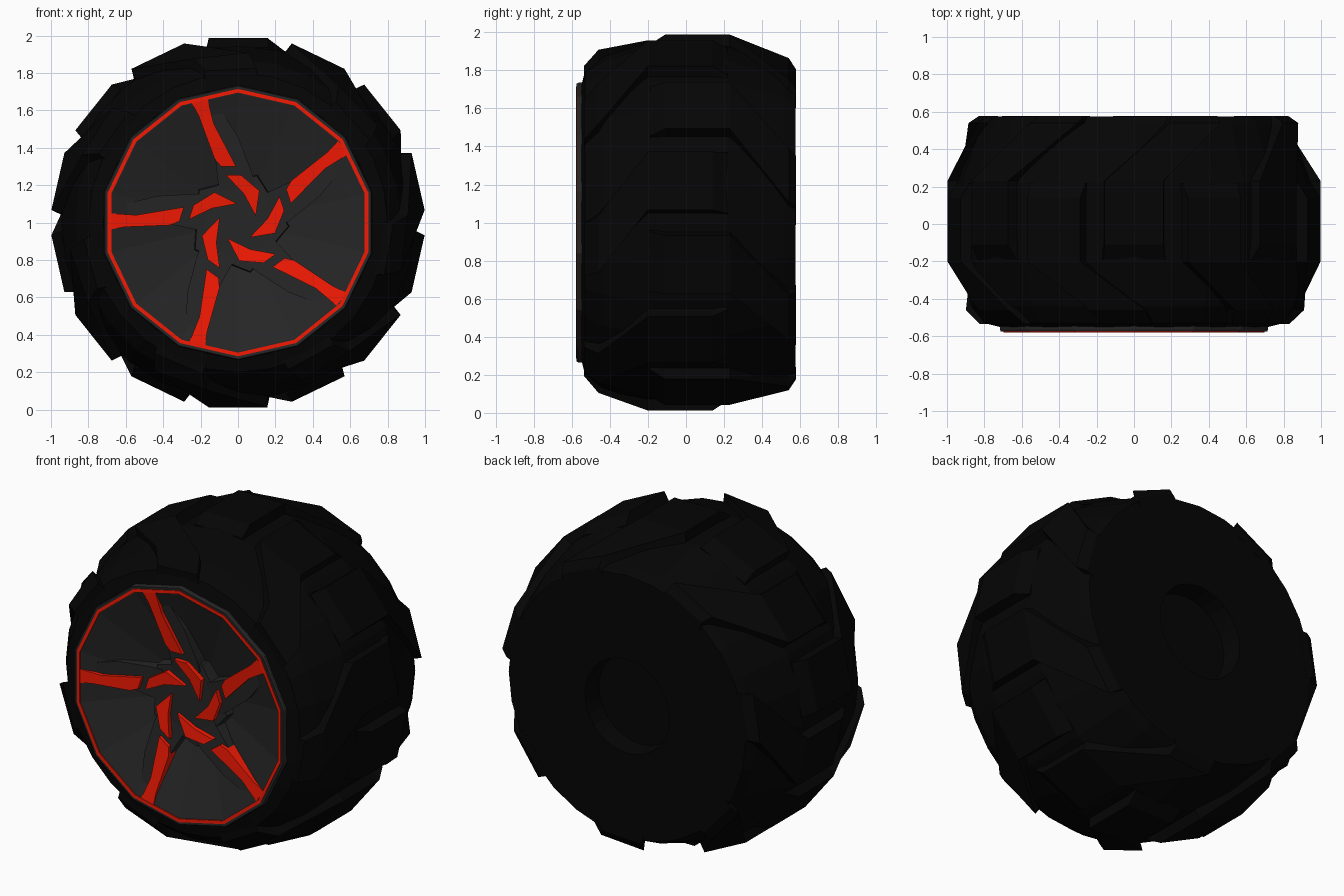
import bpy, bmesh
from math import sin, cos, radians, pi, hypot

if "Cube" in bpy.data.objects:
    bpy.data.objects.remove(bpy.data.objects["Cube"])

SIDES = 14          # rim sides and number of tread lugs
STEP = 360 / SIDES


def material(name, rgb):
    m = bpy.data.materials.new(name)
    m.diffuse_color = (*rgb, 1)
    m.use_nodes = True
    m.node_tree.nodes["Principled BSDF"].inputs["Base Color"].default_value = m.diffuse_color
    return m


BLACK = material("rubber_black", (0.0015, 0.0015, 0.0015))
GREY = material("rim_grey", (0.019, 0.019, 0.019))
RED = material("accent_red", (0.9, 0.01, 0.001))


def polar(y, r, deg):
    """Point on the wheel; angle runs clockwise from the top, seen from the front."""
    a = radians(deg)
    return (r * sin(a), y, 1 + r * cos(a))


def finish(name, bm, mat):
    bmesh.ops.remove_doubles(bm, verts=bm.verts, dist=1e-5)
    bmesh.ops.recalc_face_normals(bm, faces=bm.faces)
    me = bpy.data.meshes.new(name)
    bm.to_mesh(me)
    bm.free()
    me.materials.append(mat)
    ob = bpy.data.objects.new(name, me)
    bpy.context.collection.objects.link(ob)
    return ob


def loft(bm, rings, close_loop=False):
    """Join rings of points with quads and cap the ends."""
    vs = [[bm.verts.new(p) for p in ring] for ring in rings]
    n = len(vs[0])
    pairs = list(zip(vs, vs[1:])) + ([(vs[-1], vs[0])] if close_loop else [])
    for a, b in pairs:
        for i in range(n):
            j = (i + 1) % n
            bm.faces.new((a[i], a[j], b[j], b[i]))
    if not close_loop:
        bm.faces.new(vs[0])
        bm.faces.new(vs[-1])


def revolve(name, profile, mat, sides, closed=False):
    bm = bmesh.new()
    rings = [[polar(y, r, i * 360 / sides) for i in range(sides)] for y, r in profile]
    loft(bm, rings, closed)
    return finish(name, bm, mat)


# Tyre carcass with recessed back hub and open front for the dish
revolve("tyre_body", [(0.45, 0.28), (0.575, 0.29), (0.575, 0.81), (0.52, 0.84),
                      (0.22, 0.945), (-0.2, 0.945), (-0.44, 0.87), (-0.53, 0.80),
                      (-0.55, 0.72), (-0.45, 0.70), (-0.30, 0.5)], BLACK, 2 * SIDES)


# Tread lugs: a centre block running into one trailing shoulder arm, on alternating sides
def lugs(name, start, sections):
    bm = bmesh.new()
    for k in range(start, SIDES, 2):
        rings = []
        for y, shift, half, top, base in sections:
            c = k * STEP + shift
            rings.append([polar(y, base, c - half - 1.5), polar(y, top, c - half),
                          polar(y, top, c + half), polar(y, base, c + half + 1.5)])
        loft(bm, rings)
    return finish(name, bm, BLACK)


lugs("tread_lugs_back", 0, [(-0.19, 0, 10, 0.95, 0.90), (-0.11, 0, 9, 1.0, 0.90),
                            (0.23, 0, 9, 1.0, 0.90), (0.54, 22, 9.5, 0.885, 0.80),
                            (0.577, 23, 9.5, 0.83, 0.78)])
lugs("tread_lugs_front", 1, [(0.22, 0, 10, 0.95, 0.90), (0.14, 0, 9, 1.0, 0.90),
                             (-0.20, 0, 9, 1.0, 0.90), (-0.46, 20, 9.5, 0.91, 0.80),
                             (-0.535, 23, 9.5, 0.83, 0.76)])

# Rim: lip and conical dish
revolve("rim_dish", [(-0.40, 0.735), (-0.565, 0.735), (-0.575, 0.73), (-0.572, 0.69),
                     (-0.40, 0.18)], GREY, SIDES)

# Thin red ring on the lip
revolve("rim_red_ring", [(-0.56, 0.715), (-0.579, 0.715), (-0.579, 0.695),
                         (-0.56, 0.695)], RED, SIDES, closed=True)


# Flat blades repeated five times; the front face slopes back towards the hub
def spokes(name, outline, mat, raise_by, slope=0.12, back=-0.38):
    bm = bmesh.new()
    for k in range(5):
        a = k * 2 * pi / 5
        pts = [(x * cos(a) - z * sin(a), x * sin(a) + z * cos(a)) for x, z in outline]
        front = [(x, -0.575 + slope * (0.69 - hypot(x, z)) - raise_by, 1 + z) for x, z in pts]
        rear = [(x, back, 1 + z) for x, z in pts]
        loft(bm, [front, rear])
    return finish(name, bm, mat)


spokes("spoke_bodies", [(-0.23, 0.65), (-0.15, 0.672), (-0.09, 0.60), (0.0, 0.46),
                        (0.07, 0.28), (0.09, 0.21), (0.03, 0.12), (-0.10, 0.16),
                        (-0.12, 0.33), (-0.20, 0.57)], GREY, -0.02)
spokes("spoke_red_blades", [(-0.25, 0.645), (-0.165, 0.67), (-0.13, 0.53), (-0.01, 0.30),
                            (-0.09, 0.30), (-0.125, 0.34), (-0.21, 0.57)], RED, 0.002)
spokes("hub_red_blades", [(-0.065, 0.255), (0.015, 0.255), (0.115, 0.17), (0.095, 0.035),
                          (0.03, 0.155)], RED, 0.01)

# Raised pentagonal hub under the inner blades
bm = bmesh.new()
loft(bm, [[polar(y, r, 22 + 72 * i) for i in range(5)]
          for y, r in ((-0.38, 0.28), (-0.495, 0.27))])
finish("hub", bm, GREY)
